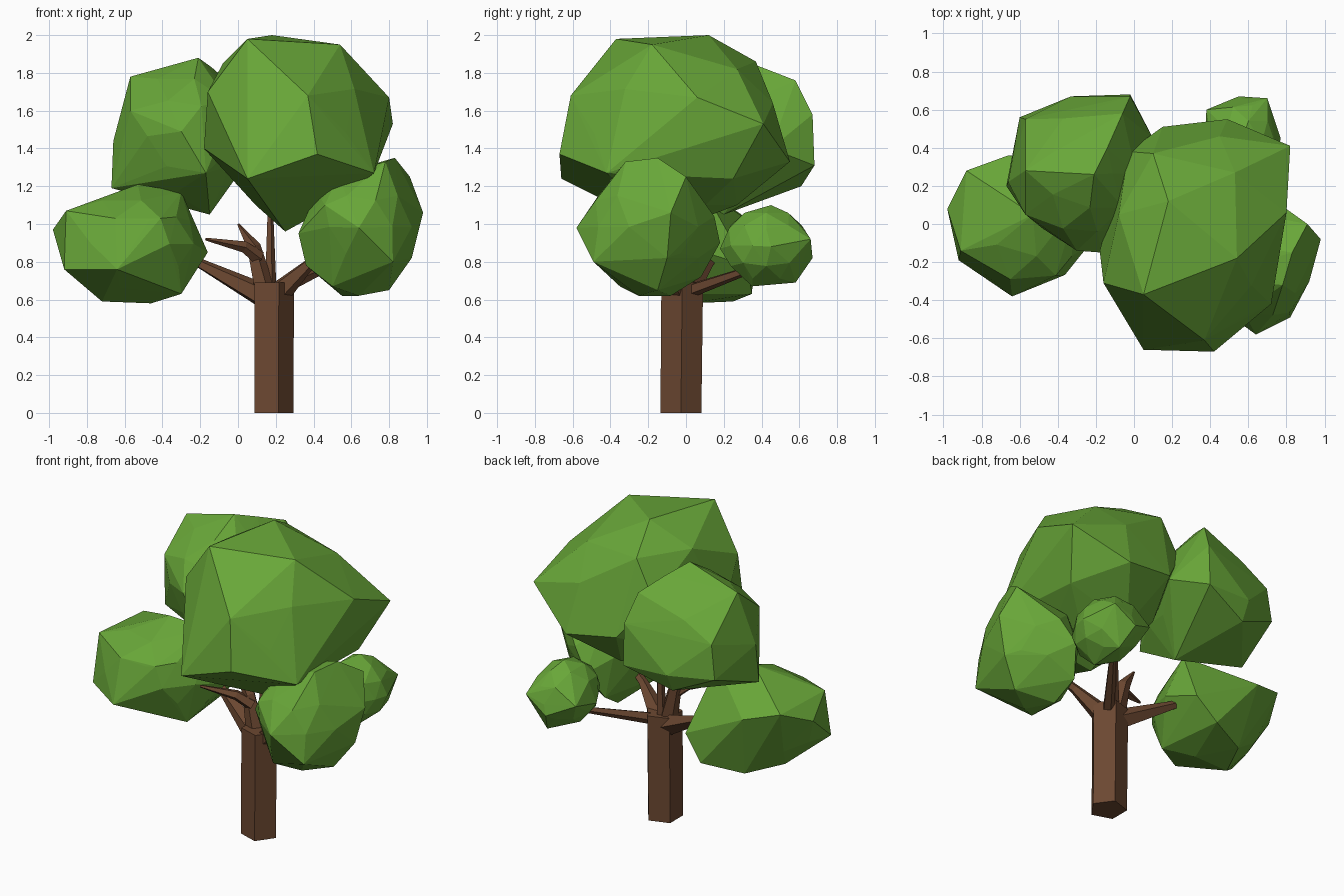
import bpy, bmesh, math
from mathutils import Vector, Matrix


def material(name, rgb):
    m = bpy.data.materials.new(name)
    m.diffuse_color = (*rgb, 1)
    return m


LEAF = material("leaf green", (0.14, 0.385, 0.04))
BARK = material("bark brown", (0.15, 0.065, 0.031))


def finish(bm, name, mat):
    bmesh.ops.recalc_face_normals(bm, faces=bm.faces)
    me = bpy.data.meshes.new(name)
    bm.to_mesh(me)
    bm.free()
    me.materials.append(mat)
    ob = bpy.data.objects.new(name, me)
    bpy.context.collection.objects.link(ob)
    return ob


def foliage(name, corners, fill=0.86):
    """Faceted clump: hull around its main corners and a rounded core."""
    bm = bmesh.new()
    lo = Vector([min(c[i] for c in corners) for i in range(3)])
    hi = Vector([max(c[i] for c in corners) for i in range(3)])
    size = (hi - lo) / 2 * fill
    core = Matrix.Translation((lo + hi) / 2) @ Matrix.Diagonal((*size, 1))
    bmesh.ops.create_icosphere(bm, subdivisions=2, radius=1, matrix=core)
    for f in list(bm.faces):
        bm.faces.remove(f)
    for e in list(bm.edges):
        bm.edges.remove(e)
    for c in corners:
        bm.verts.new(c)
    bmesh.ops.convex_hull(bm, input=bm.verts)
    loose = [v for v in bm.verts if not v.link_faces]
    bmesh.ops.delete(bm, geom=loose, context='VERTS')
    # merge tiny facets to keep the low-poly look
    bmesh.ops.remove_doubles(bm, verts=bm.verts, dist=0.03)
    return finish(bm, name, LEAF)


def limb(name, path, sides=5):
    """Tapered faceted limb through (x, y, z, radius) stations."""
    bm = bmesh.new()
    rings = []
    for i, (x, y, z, r) in enumerate(path):
        a, b = path[max(i - 1, 0)], path[min(i + 1, len(path) - 1)]
        d = Vector(b[:3]) - Vector(a[:3])
        q = Vector((0, 0, 1)).rotation_difference(d)
        if i == 0 and z == 0:
            q.identity()
        ring = []
        for k in range(sides):
            t = 2 * math.pi * k / sides
            p = q @ Vector((r * math.cos(t), r * math.sin(t), 0))
            ring.append(bm.verts.new(p + Vector((x, y, z))))
        rings.append(ring)
    for r0, r1 in zip(rings, rings[1:]):
        for k in range(sides):
            n = (k + 1) % sides
            bm.faces.new((r0[k], r0[n], r1[n], r1[k]))
    bm.faces.new(rings[0][::-1])
    bm.faces.new(rings[-1])
    return finish(bm, name, BARK)


# Trunk and branches
limb("trunk", [(0.18, -0.027, 0, 0.114), (0.18, -0.02, 0.69, 0.116)])
limb("left_branch", [(0.15, -0.01, 0.61, 0.07), (-0.22, 0.13, 0.80, 0.025),
                     (-0.4, 0.15, 0.88, 0.015)])
limb("back_branch", [(0.2, 0, 0.64, 0.04), (0.5, 0.4, 0.78, 0.018)])
limb("right_branch", [(0.22, -0.03, 0.64, 0.065), (0.38, -0.1, 0.79, 0.03),
                      (0.55, -0.15, 0.9, 0.015)])
limb("centre_branch", [(0.14, -0.01, 0.64, 0.06), (0.08, 0, 0.88, 0.04),
                       (0.0, 0, 1.0, 0.006)])
limb("front_twig", [(0.11, -0.01, 0.82, 0.04), (0.03, -0.06, 0.88, 0.032),
                    (-0.17, -0.15, 0.92, 0.008)])
limb("upright_branch", [(0.17, 0.01, 0.62, 0.035), (0.17, 0.03, 1.1, 0.015)])

# Foliage clumps
foliage("crown_foliage", [
    (0.18, 0.12, 2.0), (0.05, -0.37, 1.98), (0.54, -0.18, 1.95),
    (0.37, -0.61, 1.68), (0.80, 0.06, 1.67), (0.82, 0.41, 1.53),
    (0.53, 0.27, 1.82), (0.10, 0.37, 1.86), (0.45, 0.46, 1.64),
    (-0.16, -0.31, 1.70), (-0.08, 0.05, 1.85), (0.05, -0.66, 1.24),
    (0.42, -0.67, 1.37), (0.72, -0.42, 1.27), (-0.18, -0.14, 1.40),
    (-0.03, 0.38, 1.62), (0.15, 0.51, 1.38), (0.49, 0.55, 1.33),
    (0.70, 0.25, 1.24), (0.28, 0.27, 1.10), (0.25, -0.1, 0.96)])
foliage("back_left_foliage", [
    (-0.21, 0.26, 1.88), (-0.57, 0.28, 1.78), (-0.57, 0.55, 1.54),
    (-0.06, 0.58, 1.76), (-0.14, 0.40, 1.83), (-0.02, 0.67, 1.58),
    (-0.33, 0.67, 1.32), (0.1, 0.45, 1.4), (-0.57, 0.05, 1.6),
    (-0.66, 0.22, 1.44), (-0.67, 0.2, 1.19), (-0.3, -0.14, 1.49),
    (-0.17, -0.15, 1.27), (-0.02, 0.68, 1.31), (-0.60, 0.56, 1.32),
    (-0.33, 0.61, 1.20), (-0.15, 0.2, 1.05)])
foliage("left_foliage", [
    (-0.98, 0.08, 0.97), (-0.88, 0.28, 1.06), (-0.66, 0.36, 1.0),
    (-0.92, -0.19, 0.76), (-0.91, -0.14, 1.07), (-0.64, -0.38, 0.76),
    (-0.65, -0.29, 1.03), (-0.41, -0.27, 1.03), (-0.53, 0.05, 1.21),
    (-0.3, 0.1, 1.17), (-0.16, 0.1, 0.85), (-0.72, 0.0, 0.59),
    (-0.46, 0.02, 0.58), (-0.3, -0.1, 0.63), (-0.6, 0.25, 0.59),
    (-0.35, 0.35, 0.63), (-0.22, 0.32, 0.78)])
foliage("right_foliage", [
    (0.83, -0.15, 1.35), (0.78, -0.32, 1.33), (0.91, 0.0, 1.25),
    (0.98, -0.08, 1.06), (0.92, -0.1, 0.82), (0.82, -0.49, 0.80),
    (0.64, -0.58, 0.98), (0.46, -0.45, 1.1), (0.32, -0.28, 0.95),
    (0.36, -0.25, 0.78), (0.5, -0.35, 0.67), (0.8, -0.15, 0.65),
    (0.64, -0.25, 0.62), (0.55, -0.08, 0.62), (0.53, 0.08, 0.72),
    (0.60, 0.18, 0.90), (0.7, 0.15, 1.04)])
foliage("small_back_foliage", [
    (0.57, 0.45, 1.10), (0.70, 0.66, 0.92), (0.55, 0.67, 0.82),
    (0.77, 0.45, 0.88), (0.38, 0.60, 0.9), (0.6, 0.58, 0.69),
    (0.55, 0.18, 0.87), (0.37, 0.4, 0.85), (0.6, 0.35, 0.67)], 0.95)
